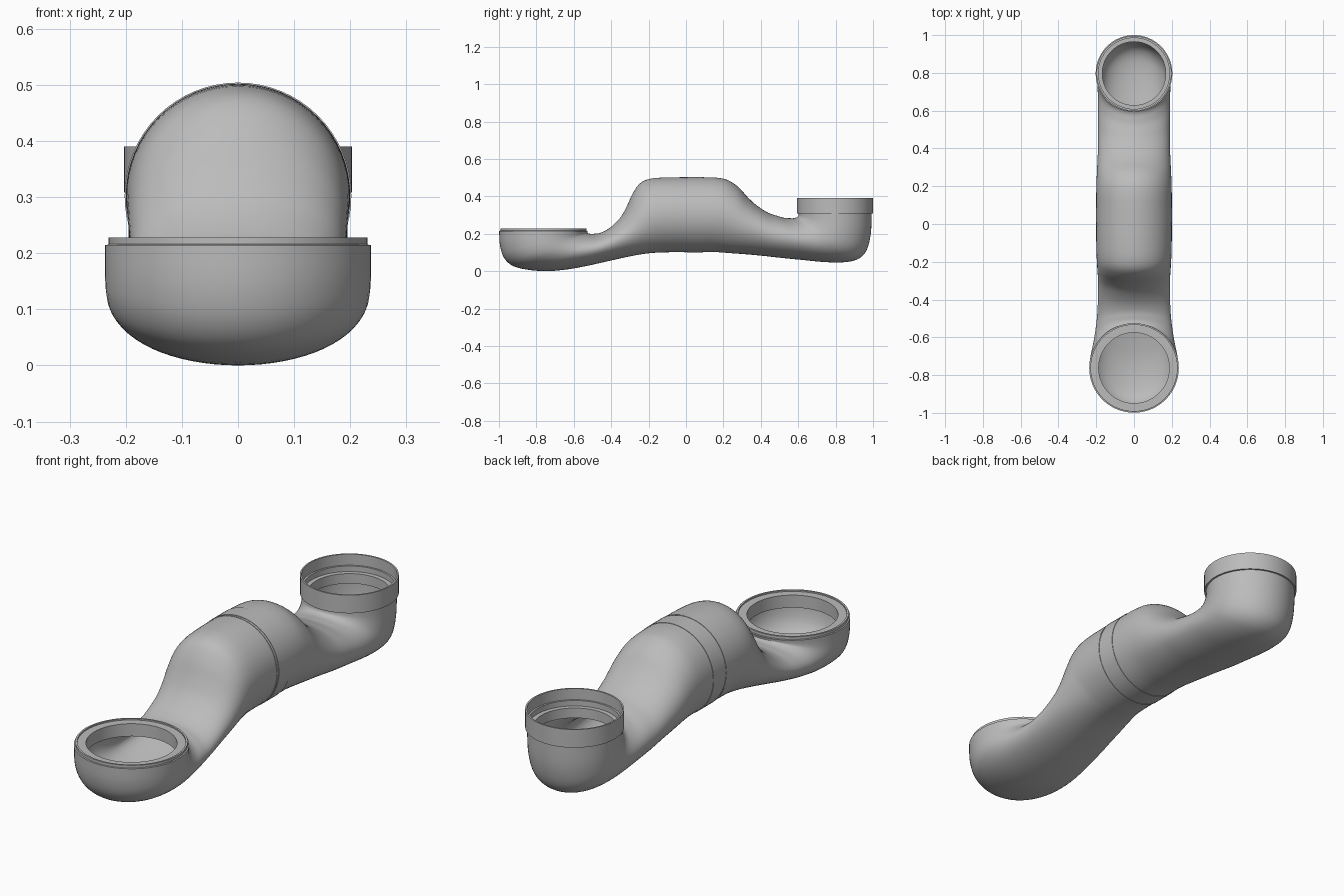
import bpy
import bmesh
import math
from mathutils import Vector

SIDES = 64      # segments around every round part
STEPS = 4       # smoothing steps between neighbouring sections
WALL = 0.02     # pipe wall thickness

cube = bpy.data.objects.get("Cube")
if cube:
    bpy.data.objects.remove(cube, do_unlink=True)

grey = bpy.data.materials.new("matte_grey")
grey.use_nodes = True
colour = (0.5, 0.5, 0.5, 1)
grey.diffuse_color = colour
grey.node_tree.nodes["Principled BSDF"].inputs["Base Color"].default_value = colour


def loft(name, rings):
    """Join closed rings of points into one closed, ring-shaped shell."""
    bm = bmesh.new()
    loops = [[bm.verts.new(p) for p in ring] for ring in rings]
    for loop, following in zip(loops, loops[1:] + loops[:1]):
        for i in range(SIDES):
            j = (i + 1) % SIDES
            bm.faces.new((loop[i], loop[j], following[j], following[i]))
    bmesh.ops.recalc_face_normals(bm, faces=bm.faces)
    mesh = bpy.data.meshes.new(name)
    bm.to_mesh(mesh)
    bm.free()
    mesh.materials.append(grey)
    obj = bpy.data.objects.new(name, mesh)
    bpy.context.collection.objects.link(obj)
    bpy.ops.object.select_all(action="DESELECT")
    obj.select_set(True)
    bpy.context.view_layer.objects.active = obj
    bpy.ops.object.shade_smooth_by_angle(angle=math.radians(35))
    return obj


def angles():
    return [math.tau * i / SIDES for i in range(SIDES)]


def section_ring(section, inset):
    """Ellipse spanning an upper and a lower side point, with a half width."""
    ty, tz, by, bz, width = section
    top, bottom = Vector((0, ty, tz)), Vector((0, by, bz))
    centre = (top + bottom) / 2
    half = (top - bottom) / 2
    half *= (half.length - inset) / half.length
    across = Vector((width - inset, 0, 0))
    return [centre + half * math.cos(a) + across * math.sin(a) for a in angles()]


def smooth(sections):
    """Catmull-Rom interpolation of the section values."""
    result = []
    last = len(sections) - 1
    for i in range(last):
        a, b = sections[max(i - 1, 0)], sections[i]
        c, d = sections[i + 1], sections[min(i + 2, last)]
        for s in range(STEPS):
            t = s / STEPS
            result.append([
                q + t / 2 * (r - p + t * (2 * p - 5 * q + 4 * r - u
                                          + t * (3 * (q - r) + u - p)))
                for p, q, r, u in zip(a, b, c, d)])
    return result + [sections[-1]]


def lathe(name, profile, centre, upright=True):
    """Turn a closed (radius, height) profile about z, or about y."""
    rings = []
    for radius, along in profile:
        ring = []
        for a in angles():
            u, v = radius * math.cos(a), radius * math.sin(a)
            point = Vector((u, v, along)) if upright else Vector((u, along, v))
            ring.append(point + Vector(centre))
        rings.append(ring)
    return loft(name, rings)


# Sections: upper point y, z, lower point y, z, half width
front_bend = [
    (-.525, .215, -.999, .215, .237),
    (-.527, .208, -.995, .14, .237),
    (-.527, .204, -.975, .075, .236),
    (-.522, .202, -.93, .03, .232),
    (-.515, .2, -.85, .008, .224),
    (-.505, .199, -.74, 0, .213),
    (-.49, .2, -.63, .01, .204),
    (-.46, .204, -.53, .028, .196),
    (-.42, .223, -.44, .048, .192),
    (-.38, .255, -.36, .066, .19),
    (-.345, .295, -.28, .083, .19),
    (-.315, .35, -.22, .093, .192),
    (-.285, .415, -.17, .098, .195),
    (-.245, .47, -.13, .1, .197),
    (-.19, .494, -.09, .101, .199),
    (-.1, .501, -.05, .102, .2),
    (0, .502, 0, .102, .2),
]
back_bend = [
    (.09, .502, .09, .102, .2),
    (.16, .5, .15, .102, .2),
    (.22, .488, .19, .1, .199),
    (.28, .45, .24, .096, .197),
    (.33, .395, .31, .091, .194),
    (.38, .35, .4, .083, .191),
    (.44, .312, .5, .072, .19),
    (.49, .295, .62, .06, .19),
    (.525, .285, .75, .048, .191),
    (.555, .283, .85, .048, .192),
    (.575, .283, .92, .065, .194),
    (.59, .287, .965, .11, .195),
    (.6, .295, .988, .2, .195),
    (.602, .31, .992, .31, .195),
]

# Hollow double-bend pipe: outer skin out, inner skin back
path = smooth(front_bend + back_bend)
outer = [section_ring(s, 0) for s in path]
inner = [section_ring(s, WALL) for s in reversed(path)]
loft("trap_pipe", outer + inner)

# Inlet rim with a recessed seat and a short inner throat
lathe("inlet_rim", [
    (.236, .213), (.231, .216), (.231, .228), (.223, .228), (.223, .222),
    (.187, .222), (.187, .165), (.21, .165), (.218, .205),
], (0, -.762, 0))

# Outlet collar with stepped seats inside
lathe("outlet_collar", [
    (.203, .308), (.203, .39), (.196, .39), (.196, .34), (.188, .34),
    (.188, .315), (.168, .315), (.168, .27), (.18, .27), (.185, .308),
], (0, .797, 0))

# Joint where the two halves meet: a thin lip and a broad sleeve
for name, start, end in (("joint_lip", -.008, 0), ("joint_sleeve", .005, .09)):
    lathe(name, [(.202, start), (.202, end), (.19, end), (.19, start)],
          (0, 0, .302), upright=False)
